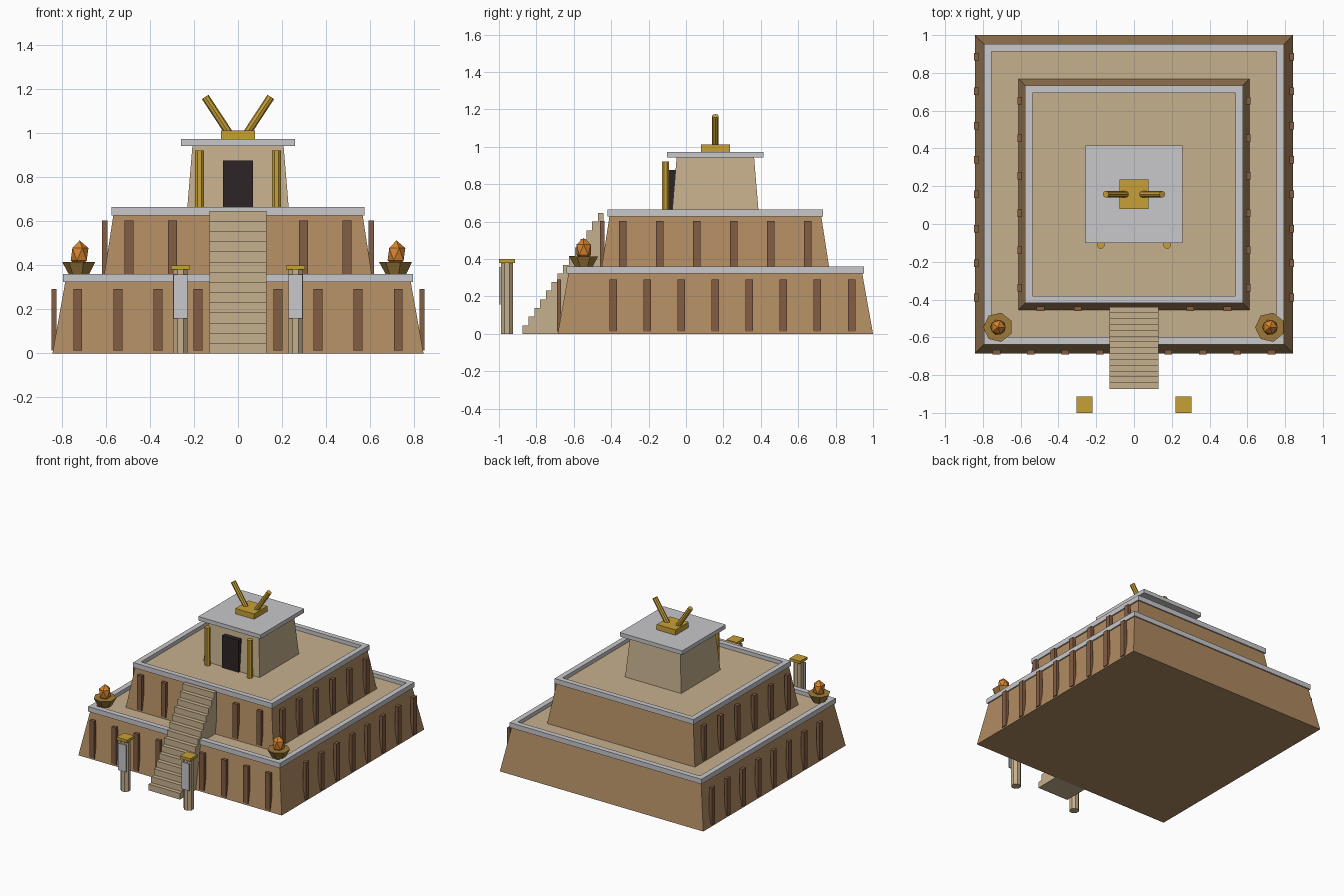
import bpy, bmesh, math
from mathutils import Vector

if "Cube" in bpy.data.objects:
    bpy.data.objects.remove(bpy.data.objects["Cube"])

CY = 0.157  # y centre of the stepped building


def material(name, r, g, b):
    m = bpy.data.materials.new(name)
    lin = [((c / 255 + 0.055) / 1.055) ** 2.4 for c in (r, g, b)]
    m.diffuse_color = (*lin, 1)
    m.use_nodes = True
    m.node_tree.nodes["Principled BSDF"].inputs["Base Color"].default_value = m.diffuse_color
    return m


BROWN = material("clay_brown", 176, 139, 97)
TAN = material("sandstone", 198, 176, 141)
GREY = material("pale_stone", 200, 200, 204)
DARK_BROWN = material("timber_brown", 131, 93, 67)
GOLD = material("gold", 200, 160, 54)
BRONZE = material("bronze", 158, 122, 58)
ORANGE = material("ember_orange", 214, 132, 46)
BLACK = material("doorway_dark", 46, 36, 38)


def finish(name, bm, mat):
    bmesh.ops.recalc_face_normals(bm, faces=bm.faces)
    me = bpy.data.meshes.new(name)
    bm.to_mesh(me)
    bm.free()
    me.materials.append(mat)
    ob = bpy.data.objects.new(name, me)
    bpy.context.collection.objects.link(ob)
    return ob


def box(name, mat, x0, x1, y0, y1, z0, z1):
    bm = bmesh.new()
    bmesh.ops.create_cube(bm, size=1)
    for v in bm.verts:
        v.co = ((x0 + x1) / 2 + v.co.x * (x1 - x0),
                (y0 + y1) / 2 + v.co.y * (y1 - y0),
                (z0 + z1) / 2 + v.co.z * (z1 - z0))
    return finish(name, bm, mat)


def frustum(name, mat, half0, half1, z0, z1):
    """Square block with sloping walls."""
    bm = bmesh.new()
    bmesh.ops.create_cube(bm, size=2)
    for v in bm.verts:
        h, z = (half1, z1) if v.co.z > 0 else (half0, z0)
        v.co = (v.co.x * h, CY + v.co.y * h, z)
    return finish(name, bm, mat)


def frame(name, mat, outer, inner, z0, z1):
    """Square parapet ring."""
    bm = bmesh.new()
    rings = []
    for h, z in ((outer, z0), (outer, z1), (inner, z1), (inner, z0)):
        rings.append([bm.verts.new((sx * h, CY + sy * h, z))
                      for sx, sy in ((-1, -1), (1, -1), (1, 1), (-1, 1))])
    for i in range(4):
        a, b = rings[i], rings[(i + 1) % 4]
        for j in range(4):
            k = (j + 1) % 4
            bm.faces.new((a[j], a[k], b[k], b[j]))
    return finish(name, bm, mat)


def rod(name, mat, p0, p1, r0, r1, sides, turn=0.0):
    """Flat-sided cylinder or cone between two points."""
    p0, p1 = Vector(p0), Vector(p1)
    axis = p1 - p0
    q = axis.to_track_quat('Z', 'Y') if abs(axis.x) > 1e-6 else None
    bm = bmesh.new()
    bmesh.ops.create_cone(bm, cap_ends=True, segments=sides,
                          radius1=r0, radius2=r1, depth=axis.length)
    c, s = math.cos(turn), math.sin(turn)
    for v in bm.verts:
        co = Vector((v.co.x * c - v.co.y * s, v.co.x * s + v.co.y * c, v.co.z))
        if q:
            co.rotate(q)
        v.co = co + (p0 + p1) / 2
    return finish(name, bm, mat)


# Two stepped tiers with parapets and sunken decks
frustum("lower_tier", BROWN, 0.843, 0.785, 0.0, 0.325)
frame("lower_parapet", GREY, 0.795, 0.755, 0.323, 0.36)
frustum("lower_deck", TAN, 0.756, 0.756, 0.32, 0.332)
frustum("upper_tier", BROWN, 0.613, 0.566, 0.325, 0.63)
frame("upper_parapet", GREY, 0.576, 0.537, 0.627, 0.665)
frustum("upper_deck", TAN, 0.538, 0.538, 0.62, 0.637)

# Wall pilasters on the front and both sides
for tier, outer, z0, z1, sides, fronts in (
        ("lower", 0.848, 0.012, 0.291,
         [CY + 0.182 * k for k in range(-3, 5)],
         [0.182 * k for k in (1, 2, 3, 4)]),
        ("upper", 0.618, 0.345, 0.604,
         [CY + 0.198 * (k + 0.5) for k in range(-3, 3)],
         [0.297, 0.495])):
    for sx in (-1, 1):
        xa, xb = sorted((sx * outer, sx * (outer - 0.024)))
        for y in sides:
            box(tier + "_side_pilaster", DARK_BROWN, xa, xb, y - 0.02, y + 0.02, z0, z1)
        for x in fronts:
            box(tier + "_front_pilaster", DARK_BROWN, sx * x - 0.02, sx * x + 0.02,
                CY - outer, CY - outer + 0.024, z0, z1)

# Front staircase from a stepped side profile
STEPS, Y0, Y1, TOP = 14, -0.873, -0.44, 0.646
profile = [(Y0, 0.0)]
for i in range(STEPS):
    ya = Y0 + (Y1 - Y0) * i / STEPS
    yb = Y0 + (Y1 - Y0) * (i + 1) / STEPS
    z = TOP * (i + 1) / STEPS
    profile += [(ya, z), (yb, z)]
profile.append((Y1, 0.0))
bm = bmesh.new()
face = bm.faces.new([bm.verts.new((-0.13, y, z)) for y, z in profile])
ext = bmesh.ops.extrude_face_region(bm, geom=[face])
for v in ext["geom"]:
    if isinstance(v, bmesh.types.BMVert):
        v.co.x = 0.13
finish("staircase", bm, TAN)

# Shrine with doorway, roof slab and roof ornament
frustum("shrine", TAN, 0.233, 0.207, 0.63, 0.945)
frustum("shrine_roof", GREY, 0.258, 0.258, 0.943, 0.973)
box("doorway", BLACK, -0.068, 0.068, -0.09, -0.05, 0.637, 0.877)
frustum("ornament_base", GOLD, 0.078, 0.078, 0.973, 1.013)

for sx in (-1, 1):
    rod("ornament_horn", GOLD, (sx * 0.034, CY, 0.99), (sx * 0.149, CY, 1.165),
        0.018, 0.018, 8)
    rod("shrine_column", GOLD, (sx * 0.175, -0.11, 0.637), (sx * 0.175, -0.11, 0.921),
        0.021, 0.021, 8, math.pi / 8)

    # Gate posts with caps and hanging banners
    x = sx * 0.262
    rod("gate_post", TAN, (x, -0.957, 0.0), (x, -0.957, 0.382),
        0.035, 0.035, 8, math.pi / 8)
    box("gate_post_cap", GOLD, x - 0.043, x + 0.043, -1.0, -0.914, 0.38, 0.4)
    box("banner", GREY, x - 0.032, x + 0.032, -1.0, -0.991, 0.157, 0.358)

    # Corner braziers with faceted embers
    x = sx * 0.72
    rod("brazier_bowl", BRONZE, (x, -0.547, 0.352), (x, -0.547, 0.415),
        0.045, 0.079, 7, math.pi / 2)
    bm = bmesh.new()
    bmesh.ops.create_icosphere(bm, subdivisions=1, radius=1)
    for v in bm.verts:
        v.co = (x + v.co.x * 0.045, -0.547 + v.co.y * 0.045, 0.45 + v.co.z * 0.063)
    finish("ember", bm, ORANGE)
